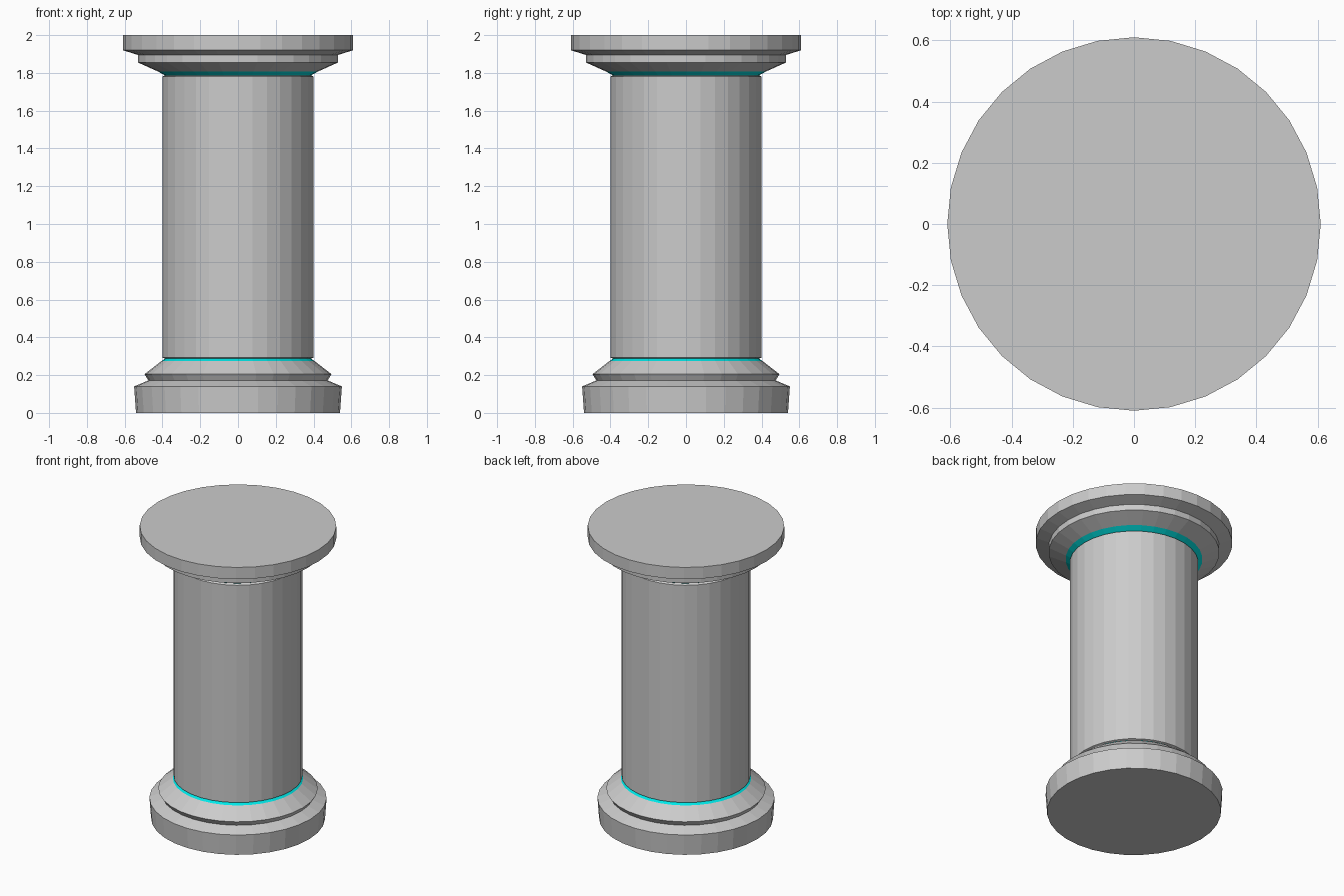
import bpy, bmesh, math

if "Cube" in bpy.data.objects:
    bpy.data.objects.remove(bpy.data.objects["Cube"])

SIDES = 32

def lathe(name, profile, mat=None, cap=True):
    """Revolve a (radius, z) profile around z, flat shaded."""
    bm = bmesh.new()
    rings = []
    for r, z in profile:
        rings.append([bm.verts.new((r * math.cos(2 * math.pi * i / SIDES),
                                    r * math.sin(2 * math.pi * i / SIDES), z))
                      for i in range(SIDES)])
    for a, b in zip(rings, rings[1:]):
        for i in range(SIDES):
            j = (i + 1) % SIDES
            bm.faces.new((a[i], a[j], b[j], b[i]))
    if cap == "bottom":
        bm.faces.new(rings[0][::-1])
    if cap == "top":
        bm.faces.new(rings[-1])
    mesh = bpy.data.meshes.new(name)
    bm.to_mesh(mesh)
    bm.free()
    ob = bpy.data.objects.new(name, mesh)
    bpy.context.collection.objects.link(ob)
    if mat:
        mesh.materials.append(mat)
    return ob

cyan = bpy.data.materials.new("cyan_trim")
cyan.diffuse_color = (0.0, 0.8, 0.8, 1)
cyan.use_nodes = True
cyan.node_tree.nodes["Principled BSDF"].inputs["Base Color"].default_value = cyan.diffuse_color

# Stepped base
lathe("base", [(0.54, 0), (0.55, 0.14), (0.475, 0.172), (0.495, 0.205),
               (0.405, 0.275)], cap="bottom")

# Lower glowing trim
lathe("lower_trim", [(0.405, 0.275), (0.387, 0.287)], cyan, cap=None)

# Shaft with slightly tucked-in ends
lathe("shaft", [(0.387, 0.287), (0.40, 0.292), (0.40, 1.78), (0.387, 1.787)],
      cap=None)

# Upper glowing trim
lathe("upper_trim", [(0.387, 1.787), (0.425, 1.808)], cyan, cap=None)

# Flared capital with top slab
lathe("capital", [(0.425, 1.808), (0.53, 1.855), (0.53, 1.895),
                  (0.61, 1.92), (0.61, 2.0)], cap="top")
